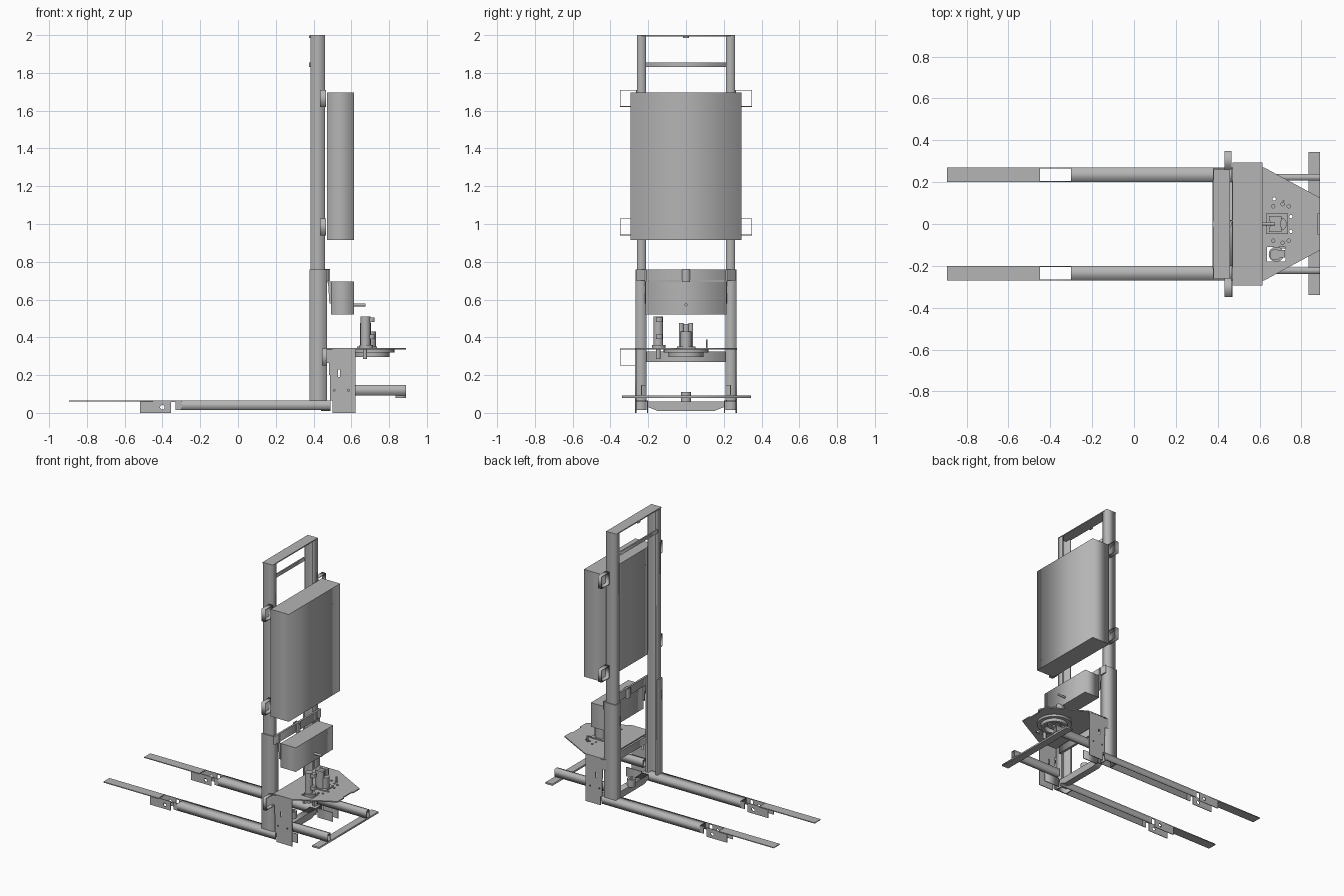
import bpy
import math
from mathutils import Matrix

if "Cube" in bpy.data.objects:
    bpy.data.objects.remove(bpy.data.objects["Cube"], do_unlink=True)

GREY = (0.46, 0.46, 0.46, 1)
steel = bpy.data.materials.new("grey_steel")
steel.use_nodes = True
steel.diffuse_color = GREY
steel.node_tree.nodes["Principled BSDF"].inputs["Base Color"].default_value = GREY

# Sheet plane to world: the sheet normal is the named axis
FRAMES = {
    "x": Matrix(((0, 0, 1, 0), (1, 0, 0, 0), (0, 1, 0, 0), (0, 0, 0, 1))),
    "y": Matrix.Rotation(math.pi / 2, 4, "X"),
    "z": Matrix.Identity(4),
}


def rect(u0, u1, v0, v1):
    return [(u0, v0), (u1, v0), (u1, v1), (u0, v1)]


def circle(u, v, r, n=24):
    return [(u + r * math.cos(i * math.tau / n), v + r * math.sin(i * math.tau / n)) for i in range(n)]


def extrusion(name, outlines, axis, start, end):
    """Extrude closed outlines (later ones are holes) along an axis."""
    curve = bpy.data.curves.new(name, "CURVE")
    curve.dimensions = "2D"
    curve.fill_mode = "BOTH"
    curve.extrude = abs(end - start) / 2
    for outline in outlines:
        spline = curve.splines.new("POLY")
        spline.points.add(len(outline) - 1)
        for point, (u, v) in zip(spline.points, outline):
            point.co = (u, v, 0, 1)
        spline.use_cyclic_u = True
    temp = bpy.data.objects.new(name + "_curve", curve)
    bpy.context.collection.objects.link(temp)
    graph = bpy.context.evaluated_depsgraph_get()
    mesh = bpy.data.meshes.new_from_object(temp.evaluated_get(graph))
    bpy.data.objects.remove(temp, do_unlink=True)
    mesh.transform(FRAMES[axis])
    middle = [0, 0, 0]
    middle["xyz".index(axis)] = (start + end) / 2
    mesh.transform(Matrix.Translation(middle))
    mesh.materials.clear()
    mesh.materials.append(steel)
    obj = bpy.data.objects.new(name, mesh)
    bpy.context.collection.objects.link(obj)
    return obj


def box(name, x0, x1, y0, y1, z0, z1):
    return extrusion(name, [rect(x0, x1, y0, y1)], "z", z0, z1)


def rod(name, u, v, r, axis, start, end, hole=0):
    rings = [circle(u, v, r, 32)] + ([circle(u, v, hole, 32)] if hole else [])
    obj = extrusion(name, rings, axis, start, end)
    for face in obj.data.polygons:
        face.use_smooth = abs(face.normal["xyz".index(axis)]) < 0.5
    bpy.ops.object.select_all(action="DESELECT")
    obj.select_set(True)
    bpy.context.view_layer.objects.active = obj
    bpy.ops.object.shade_smooth_by_angle(angle=math.radians(35))
    return obj


def channel(x0, x1, outer, inner, t):
    """C section whose web is on the outer side."""
    web = outer - math.copysign(t, outer)
    return [(x0, outer), (x1, outer), (x1, inner), (x1 - t, inner),
            (x1 - t, web), (x0 + t, web), (x0 + t, inner), (x0, inner)]


for side, label in ((1, "back"), (-1, "front")):
    # Mast rails
    extrusion(label + "_upper_rail", [channel(0.385, 0.46, side * 0.26, side * 0.212, 0.008)],
              "z", 0.05, 1.995)
    extrusion(label + "_lower_rail", [channel(0.378, 0.472, side * 0.268, side * 0.208, 0.007)],
              "z", 0.015, 0.758)

    # Fork: folded channel, open wheel bay and thin tip
    lo, hi = sorted((side * 0.2, side * 0.27))
    t = 0.005
    fork = [(lo, 0.015), (lo + t, 0.015), (lo + t, 0.06), (hi - t, 0.06),
            (hi - t, 0.015), (hi, 0.015), (hi, 0.066), (lo, 0.066)]
    extrusion(label + "_fork", [fork], "x", -0.3, 0.49)
    box(label + "_fork_tip", -0.895, -0.45, lo, hi, 0.06, 0.066)
    cheek = [(-0.52, 0), (-0.355, 0), (-0.355, 0.058), (-0.33, 0.058), (-0.33, 0.015),
             (-0.3, 0.015), (-0.3, 0.066), (-0.45, 0.066), (-0.45, 0.06), (-0.52, 0.06)]
    for y in (lo, hi - t):
        extrusion(label + "_wheel_cheek", [cheek, circle(-0.4, 0.03, 0.012)], "y", y, y + t)

    # Chassis side plate with slot and bolt holes, and inner wheel plate
    plate = [(0.5, 0), (0.622, 0), (0.622, 0.342), (0.455, 0.342), (0.455, 0.265),
             (0.482, 0.265), (0.482, 0.2), (0.488, 0.2), (0.488, 0.065), (0.5, 0.065)]
    holes = [circle(0.51, 0.12, 0.005), circle(0.585, 0.12, 0.005), rect(0.53, 0.54, 0.19, 0.23)]
    y = side * 0.266
    extrusion(label + "_side_plate", [plate] + holes, "y", y - 0.003, y + 0.003)
    y = side * 0.203
    box(label + "_wheel_plate", 0.5, 0.622, y - 0.003, y + 0.003, 0, 0.066)

    # Rear arm
    lo, hi = sorted((side * 0.208, side * 0.238))
    arm = [rect(lo, hi, 0.092, 0.148), rect(lo + 0.004, hi - 0.004, 0.096, 0.144)]
    extrusion(label + "_rear_arm", arm, "x", 0.49, 0.89)

    # Square loop brackets beside the cabinet
    for z in (0.94, 1.62):
        lo, hi = sorted((side * 0.26, side * 0.35))
        loop = [rect(lo, hi, z, z + 0.09), rect(lo + 0.004, hi - 0.004, z + 0.004, z + 0.086)]
        extrusion(label + "_loop_bracket", loop, "x", 0.433, 0.465)

    # Hanger that carries the control box
    hanger = [(0.472, 0.758), (0.486, 0.758), (0.486, 0.7), (0.495, 0.69), (0.495, 0.58), (0.484, 0.58)]
    extrusion(label + "_box_hanger", [hanger], "y", side * 0.21, side * 0.218)

low_loop = [rect(-0.35, -0.26, 0.25, 0.34), rect(-0.346, -0.264, 0.254, 0.336)]
extrusion("low_loop_bracket", low_loop, "x", 0.445, 0.472)

# Mast cross members
box("mast_top_plate", 0.38, 0.46, -0.26, 0.26, 1.992, 2.0)
box("mast_top_label_plate", 0.376, 0.385, -0.015, 0.015, 1.985, 1.998)
box("mast_tie_bar", 0.376, 0.386, -0.213, 0.213, 1.83, 1.855)
box("lower_mast_crossbar", 0.468, 0.482, -0.266, 0.266, 0.7, 0.76)
extrusion("chain_guide", [channel(0.455, 0.487, 0.02, -0.02, 0.005)], "z", 0.69, 0.761)
box("chassis_crossbar", 0.472, 0.49, -0.21, 0.21, 0.27, 0.325)
foot = [(-0.2, 0.06), (-0.2, 0.03), (-0.15, 0.01), (0.15, 0.01), (0.2, 0.03), (0.2, 0.06)]
extrusion("foot_crossbar", [foot], "x", 0.44, 0.49)
rod("lift_cylinder_base", 0.44, 0, 0.027, "z", 0.055, 0.11, 0.012)

# Cabinet and control box
box("battery_cabinet", 0.47, 0.615, -0.295, 0.295, 0.915, 1.695)
box("control_box", 0.492, 0.615, -0.215, 0.215, 0.52, 0.695)
rod("control_knob_rod", 0, 0.572, 0.008, "x", 0.615, 0.675)

# Rear step bar
box("rear_step_bar", 0.835, 0.89, -0.34, 0.344, 0.08, 0.092)

# Tapered deck with bolt holes and a rear notch
deck = [(0.472, -0.27), (0.622, -0.27), (0.89, -0.125), (0.89, -0.05), (0.88, -0.05),
        (0.88, 0.05), (0.89, 0.05), (0.89, 0.125), (0.622, 0.27), (0.472, 0.27)]
bolts = [(0.67, 0.12), (0.665, 0.085), (0.71, 0.095), (0.74, 0.085), (0.75, 0.035),
         (0.75, -0.035), (0.74, -0.08), (0.71, -0.09), (0.665, -0.08)]
extrusion("deck", [deck] + [circle(x, y, 0.008) for x, y in bolts]
          + [rect(0.635, 0.725, -0.18, -0.11)], "z", 0.336, 0.344)
box("deck_pin", 0.71, 0.72, 0.107, 0.113, 0.344, 0.388)

# Drive motor on its square base
box("drive_motor_base", 0.63, 0.735, -0.047, 0.05, 0.344, 0.352)
for y in (-0.038, 0.014):
    box("drive_motor_housing", 0.645, 0.705, y, y + 0.024, 0.352, 0.475)
box("drive_motor_core", 0.65, 0.7, -0.014, 0.014, 0.352, 0.47)
rod("drive_motor_cap", 0.7, 0, 0.03, "z", 0.352, 0.43)

# Steering motor
rod("steering_motor_base", 0.68, -0.145, 0.036, "z", 0.335, 0.36)
rod("steering_motor_body", 0.675, -0.147, 0.026, "z", 0.36, 0.51)
rod("steering_motor_shaft", 0.672, -0.147, 0.011, "z", 0.285, 0.335)
for z in (0.39, 0.48):
    box("steering_motor_clip", 0.69, 0.722, -0.16, -0.125, z, z + 0.025)

# Turntable ring under the deck
rod("turntable_flange", 0.71, 0, 0.118, "z", 0.32, 0.336, 0.075)
rod("turntable_ring", 0.71, 0, 0.092, "z", 0.297, 0.32, 0.07)
rod("turntable_hub", 0.71, 0, 0.045, "z", 0.31, 0.336, 0.015)
